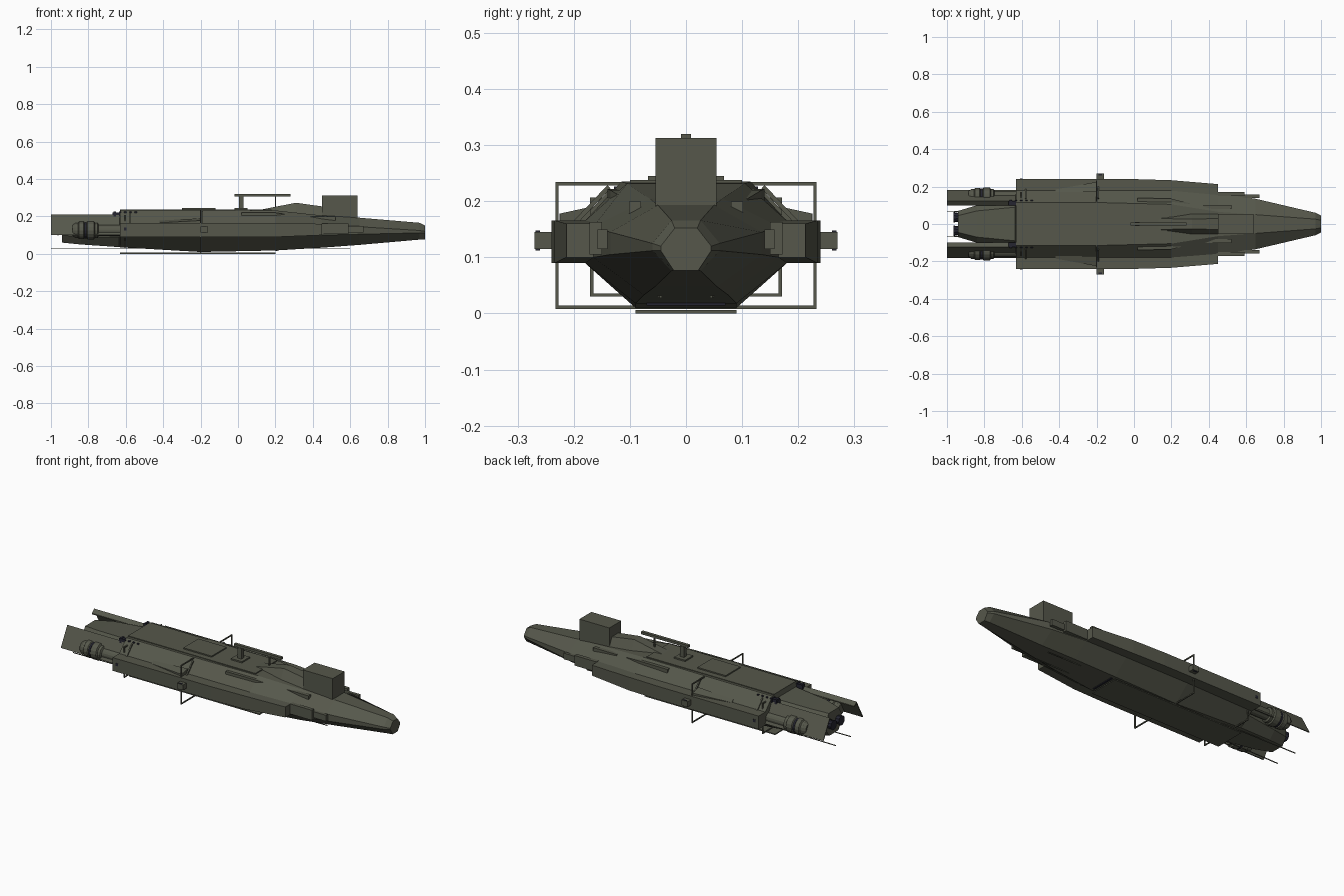
import bpy, bmesh, math
from mathutils import Matrix, Vector


def material(name, col):
    m = bpy.data.materials.new(name)
    m.diffuse_color = (*col, 1)
    return m


OLIVE = material("olive_grey", (0.092, 0.096, 0.070))
DARK = material("dark_navy", (0.018, 0.018, 0.030))


def finish(name, bm, mat):
    bmesh.ops.recalc_face_normals(bm, faces=bm.faces)
    me = bpy.data.meshes.new(name)
    bm.to_mesh(me)
    bm.free()
    me.materials.append(mat)
    ob = bpy.data.objects.new(name, me)
    bpy.context.collection.objects.link(ob)
    return ob


def loft(name, rings, mat=OLIVE):
    """Skin a list of equal-length closed rings and cap both ends."""
    bm = bmesh.new()
    vs = [[bm.verts.new(p) for p in r] for r in rings]
    n = len(vs[0])
    for a, b in zip(vs, vs[1:]):
        for i in range(n):
            j = (i + 1) % n
            bm.faces.new((a[i], a[j], b[j], b[i]))
    bm.faces.new(vs[0])
    bm.faces.new(vs[-1])
    return finish(name, bm, mat)


def box(name, x, y, z, mat=OLIVE):
    return loft(name, [[(a, y[0], z[0]), (a, y[1], z[0]), (a, y[1], z[1]), (a, y[0], z[1])]
                       for a in x], mat)


def pair(name, x, y, z, mat=OLIVE):
    for s, side in ((1, "left"), (-1, "right")):
        box(f"{name}_{side}", x, (s * y[0], s * y[1]), z, mat)


def bar(name, a, b, t=0.005, mat=OLIVE):
    """Square bar between two points."""
    a, b = Vector(a), Vector(b)
    d = b - a
    bm = bmesh.new()
    bmesh.ops.create_cube(bm, size=1)
    bmesh.ops.scale(bm, vec=(t, t, d.length + t), verts=bm.verts)
    bmesh.ops.transform(bm, verts=bm.verts, matrix=Matrix.Translation((a + b) / 2)
                        @ d.to_track_quat('Z', 'Y').to_matrix().to_4x4())
    return finish(name, bm, mat)


def lathe_x(name, profile, cy, cz, mat=OLIVE, n=16):
    """Turned part along x from (x, radius) pairs."""
    return loft(name, [[(x, cy + r * math.cos(i * math.tau / n), cz + r * math.sin(i * math.tau / n))
                        for i in range(n)] for x, r in profile], mat)


def hull_ring(x, bottom, low, high, top):
    half = [bottom, low, high, top]
    return [(x, y, z) for y, z in half] + [(x, -y, z) for y, z in reversed(half)]


# Main faceted hull
loft("hull", [
    hull_ring(-0.94, (0.04, 0.06), (0.07, 0.10), (0.07, 0.15), (0.045, 0.19)),
    hull_ring(-0.84, (0.06, 0.05), (0.10, 0.09), (0.10, 0.16), (0.07, 0.20)),
    hull_ring(-0.635, (0.08, 0.036), (0.13, 0.09), (0.13, 0.165), (0.09, 0.21)),
    hull_ring(-0.63, (0.08, 0.035), (0.17, 0.09), (0.18, 0.165), (0.115, 0.233)),
    hull_ring(-0.20, (0.09, 0.010), (0.18, 0.09), (0.18, 0.165), (0.115, 0.235)),
    hull_ring(0.20, (0.09, 0.018), (0.18, 0.09), (0.18, 0.165), (0.105, 0.232)),
    hull_ring(0.45, (0.075, 0.033), (0.165, 0.10), (0.165, 0.155), (0.065, 0.205)),
    hull_ring(0.65, (0.055, 0.048), (0.135, 0.105), (0.135, 0.145), (0.05, 0.193)),
    hull_ring(0.97, (0.026, 0.076), (0.06, 0.112), (0.06, 0.125), (0.026, 0.166)),
    hull_ring(1.00, (0.022, 0.077), (0.045, 0.112), (0.045, 0.120), (0.02, 0.152)),
])

# Side pods along the hull
for s, side in ((1, "left"), (-1, "right")):
    loft(f"side_pod_{side}", [
        [(x, s * 0.14, z0), (x, s * y, z0), (x, s * y, z1), (x, s * 0.14, z1)]
        for x, y, z0, z1 in ((-0.63, 0.24, 0.09, 0.166), (0.0, 0.24, 0.09, 0.166),
                             (0.20, 0.234, 0.09, 0.166), (0.45, 0.213, 0.10, 0.160))])
    # raised wedge on the rear half of the pod
    loft(f"pod_wedge_{side}", [
        [(x, s * 0.17, 0.16), (x, s * y, 0.16), (x, s * y, z), (x, s * 0.17, z + 0.012)]
        for x, y, z in ((-0.42, 0.185, 0.166), (-0.2, 0.225, 0.178))])
    # shoulder wedge beside the canopy
    loft(f"shoulder_wedge_{side}", [
        [(x, s * 0.09, 0.17), (x, s * y, 0.17), (x, s * y, z), (x, s * 0.09, z)]
        for x, y, z in ((0.02, 0.14, 0.222), (0.20, 0.135, 0.22), (0.30, 0.11, 0.205))])

    # Bent rear shroud sheet
    sheet = [(0.10, 0.192), (0.122, 0.210), (0.182, 0.10), (0.176, 0.10), (0.121, 0.202), (0.10, 0.186)]
    loft(f"rear_shroud_{side}", [[(x, s * y, z) for y, z in sheet] for x in (-1.0, -0.62)])

    # Ribbed thruster
    lathe_x(f"thruster_{side}", [
        (-0.885, 0.030), (-0.87, 0.040), (-0.855, 0.040), (-0.85, 0.047), (-0.825, 0.047),
        (-0.82, 0.041), (-0.81, 0.041), (-0.805, 0.048), (-0.77, 0.048), (-0.765, 0.040),
        (-0.75, 0.040), (-0.745, 0.030), (-0.62, 0.030)], s * 0.146, 0.125)
    lathe_x(f"thruster_band_{side}", [(-0.82, 0.043), (-0.81, 0.043)], s * 0.146, 0.125, DARK)
    # Rear nozzle
    lathe_x(f"nozzle_{side}", [(-0.965, 0.028), (-0.93, 0.022)], s * 0.036, 0.125, DARK, 10)

    # Dark vent stack at the rear shoulder
    box(f"vent_{side}", (-0.67, -0.53), (s * 0.10, s * 0.124), (0.192, 0.222), DARK)
    for i in range(5):
        x = -0.665 + i * 0.028
        box(f"vent_fin_{side}_{i}", (x, x + 0.012), (s * 0.098, s * 0.128), (0.190, 0.226), DARK)

    # Slanted braces and under rails
    bar(f"brace_front_{side}", (-0.19, s * 0.195, 0.165), (-0.19, s * 0.140, 0.223), 0.008)
    bar(f"brace_rear_{side}", (-0.58, s * 0.183, 0.165), (-0.58, s * 0.137, 0.214), 0.008)
    bar(f"under_rail_{side}", (-0.998, s * 0.068, 0.03), (0.598, s * 0.045, 0.03), 0.004)

# Hoop frames around the hull
for name, x, y, z0, z1 in (("main_hoop", -0.20, 0.230, 0.011, 0.231), ("rear_hoop", -0.605, 0.168, 0.033, 0.204)):
    c = [(x, -y, z0), (x, y, z0), (x, y, z1), (x, -y, z1)]
    for i in range(4):
        bar(f"{name}_{i}", c[i], c[(i + 1) % 4], 0.006)
pair("hoop_clamp", (-0.20, -0.16), (0.235, 0.27), (0.115, 0.145))
pair("clamp_cap", (-0.19, -0.17), (0.26, 0.268), (0.112, 0.148), DARK)

# Small details on the sides of the nose and pods
pair("cheek_fin", (0.45, 0.59), (0.150, 0.172), (0.105, 0.163))
pair("cheek_strip", (0.50, 0.67), (0.14, 0.158), (0.115, 0.150))
pair("nose_step", (0.37, 0.52), (0.08, 0.102), (0.15, 0.200))
pair("pod_port", (-0.61, -0.595), (0.238, 0.242), (0.125, 0.14), DARK)

# Top deck, hatch and belly plates
box("top_deck", (-0.63, 0.18), (-0.10, 0.10), (0.225, 0.238))
box("deck_hatch", (-0.30, -0.12), (-0.068, 0.068), (0.236, 0.245))
box("belly_plate", (-0.63, 0.20), (-0.09, 0.09), (0.0, 0.006))
box("belly_seam", (0.20, 0.21), (-0.07, 0.07), (0.014, 0.022), DARK)

# Sloped canopy
loft("canopy", [[(x, -w, 0.19), (x, w, 0.19), (x, t, z), (x, -t, z)]
                for x, w, t, z in ((0.11, 0.05, 0.03, 0.234), (0.31, 0.07, 0.026, 0.273),
                                   (0.46, 0.06, 0.03, 0.252))])

# Sensor box on the nose
box("sensor_box", (0.45, 0.64), (-0.054, 0.054), (0.185, 0.313))

# Deck gun
box("gun_base", (-0.02, 0.05), (-0.036, 0.036), (0.235, 0.246))
box("gun_post", (0.005, 0.03), (-0.012, 0.012), (0.24, 0.306))
box("gun_barrel", (-0.02, 0.28), (-0.009, 0.009), (0.306, 0.32))
bar("gun_support", (0.20, 0, 0.235), (0.20, 0, 0.308), 0.007)
